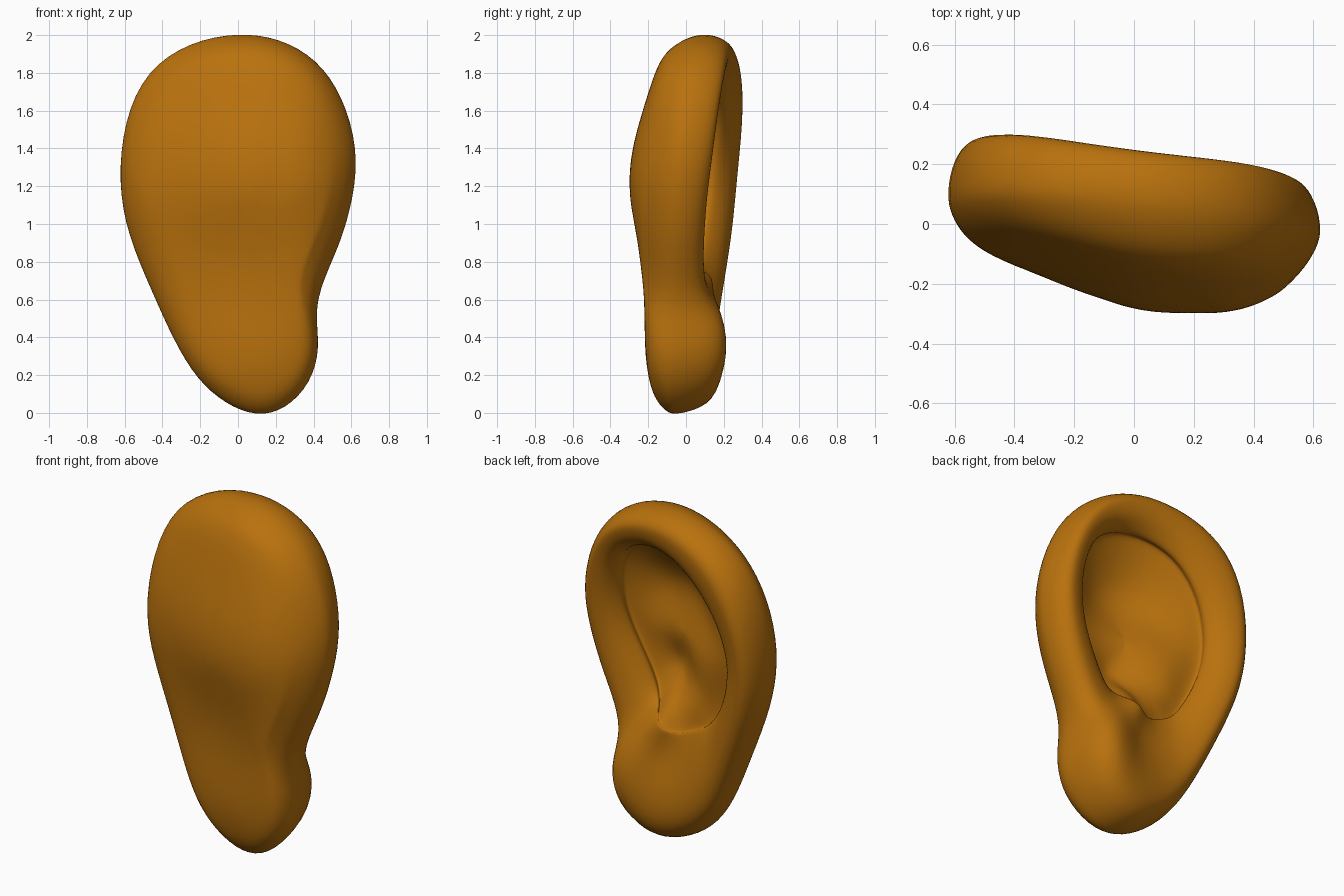
import bpy
import bmesh
import math
from mathutils import Vector

cube = bpy.data.objects.get("Cube")
if cube:
    bpy.data.objects.remove(cube, do_unlink=True)

# Control stations around the ear: outer outline x z, inner opening x z, rim height y
STATIONS = [
    (0, 2.02, .13, 1.76, .24), (.22, 1.99, .27, 1.72, .22), (.42, 1.88, .36, 1.64, .2),
    (.56, 1.68, .4, 1.5, .17), (.64, 1.4, .4, 1.32, .14), (.62, 1.15, .35, 1.15, .11),
    (.55, .9, .27, 1.0, .095), (.45, .69, .21, .88, .09), (.41, .52, .16, .8, .11),
    (.44, .34, .11, .74, .195), (.39, .15, .07, .7, .22), (.255, .01, .02, .68, .19),
    (.1, -.03, -.04, .68, .17), (-.07, .04, -.1, .71, .155), (-.22, .17, -.17, .74, .155),
    (-.34, .37, -.23, .8, .17), (-.46, .64, -.31, .94, .21), (-.59, .94, -.37, 1.12, .25),
    (-.64, 1.22, -.375, 1.3, .27), (-.61, 1.55, -.3, 1.51, .3), (-.49, 1.82, -.16, 1.67, .3),
    (-.26, 1.97, -.02, 1.74, .27),
]
FRONT_CURVE = [(0, -.14), (.2, -.2), (.6, -.21), (.9, -.25), (1.2, -.295), (1.4, -.275),
               (1.6, -.215), (1.9, -.13), (2.1, 0)]
FRONT_CENTRE = Vector((.06, 1.0))
FLOOR_CENTRE = Vector((.03, 1.2))


def bump(p, x, z, radius):
    return math.exp(-((p.x - x) ** 2 + (p.y - z) ** 2) / radius ** 2)


def front_y(p):
    """Smooth outer side: a vertical profile, swept away at both edges, with a dip."""
    z = min(max(p.y, 0), 2.05)
    for (z0, y0), (z1, y1) in zip(FRONT_CURVE, FRONT_CURVE[1:]):
        if z <= z1:
            base = y0 + (y1 - y0) * (z - z0) / (z1 - z0)
            break
    left_sweep = .2 * (math.hypot(p.x, .1) - p.x) - .02
    right_sweep = 1.2 * max(0, p.x - .25) ** 2
    return base + left_sweep + right_sweep + .03 * bump(p, 0, .78, .25)


def floor_y(p):
    """Inner floor: deep bowl, upper hollow and a raised fold between them."""
    return (.01 - .18 * p.x - .1 * bump(p, .1, .98, .16)
            - .1 * bump(p, .08, 1.43, .24) + .03 * bump(p, -.18, 1.1, .16)
            + .06 * bump(p, -.04, .74, .16))


def station_profile(ox, oz, ix, iz, rim):
    """Points from the front centre, round the rim, to the middle of the floor."""
    outer, inner = Vector((ox, oz)), Vector((ix, iz))
    mid = .02 + .06 * (oz - 1) - .1 * ox + .04 * max(0, oz - 1.5)
    sharp = min(max((iz - .74) / .15, 0), 1)
    points = []

    def add(p, y):
        points.append(Vector((p.x, y, p.y)))

    # Front skin
    for scale in (.2, .4, .58, .72):
        p = FRONT_CENTRE.lerp(outer, scale)
        add(p, front_y(p))
    reach = (outer - FRONT_CENTRE).length
    for inset, blend in ((.13, .97), (.06, .82), (.015, .45)):
        p = FRONT_CENTRE.lerp(outer, 1 - inset / reach)
        add(p, mid + (front_y(p) - mid) * blend)
    # Rolled rim
    add(outer, mid)
    for u, drop in ((.07, .2 + .18 * min(oz, 1)), (.27, -.05), (.52, .02), (.77, .2)):
        p = outer.lerp(inner, u)
        add(p, rim + (mid - rim) * drop - .015 * bump(p, .07, .56, .1))
    # Lip, undercut groove and floor
    lip = rim - .07 - .04 * sharp
    add(inner, lip)
    add(outer.lerp(inner, 1 - .05 * sharp), lip - .01 - .02 * sharp)
    add(outer.lerp(inner, 1 - .08 * sharp), lip - .02 - .03 * sharp)
    edge = lip - .03 - .03 * sharp
    for scale, blend in ((.92, .2 + .1 * sharp), (.75, .65 + .1 * sharp),
                         (.55, 1), (.35, 1), (.15, 1)):
        p = FLOOR_CENTRE.lerp(inner, scale)
        add(p, edge + (floor_y(p) - edge) * blend)
    return points


# Skin the stations into one closed surface
bm = bmesh.new()
columns = [[bm.verts.new(co) for co in station_profile(*s)] for s in STATIONS]
front_tip = bm.verts.new((FRONT_CENTRE.x, front_y(FRONT_CENTRE), FRONT_CENTRE.y))
floor_tip = bm.verts.new((FLOOR_CENTRE.x, floor_y(FLOOR_CENTRE), FLOOR_CENTRE.y))
for a, b in zip(columns, columns[1:] + columns[:1]):
    for k in range(len(a) - 1):
        bm.faces.new((a[k], a[k + 1], b[k + 1], b[k]))
    bm.faces.new((front_tip, a[0], b[0]))
    bm.faces.new((floor_tip, b[-1], a[-1]))
bmesh.ops.recalc_face_normals(bm, faces=bm.faces[:])
for face in bm.faces:
    face.smooth = True
mesh = bpy.data.meshes.new("ear")
bm.to_mesh(mesh)
bm.free()

ear = bpy.data.objects.new("ear", mesh)
bpy.context.collection.objects.link(ear)
smooth = ear.modifiers.new("smooth_skin", 'SUBSURF')
smooth.levels = smooth.render_levels = 2

# Warm brown-orange colour
colour = (.48, .165, .004, 1)
skin = bpy.data.materials.new("warm_orange_brown")
skin.use_nodes = True
skin.diffuse_color = colour
skin.node_tree.nodes["Principled BSDF"].inputs["Base Color"].default_value = colour
mesh.materials.append(skin)
